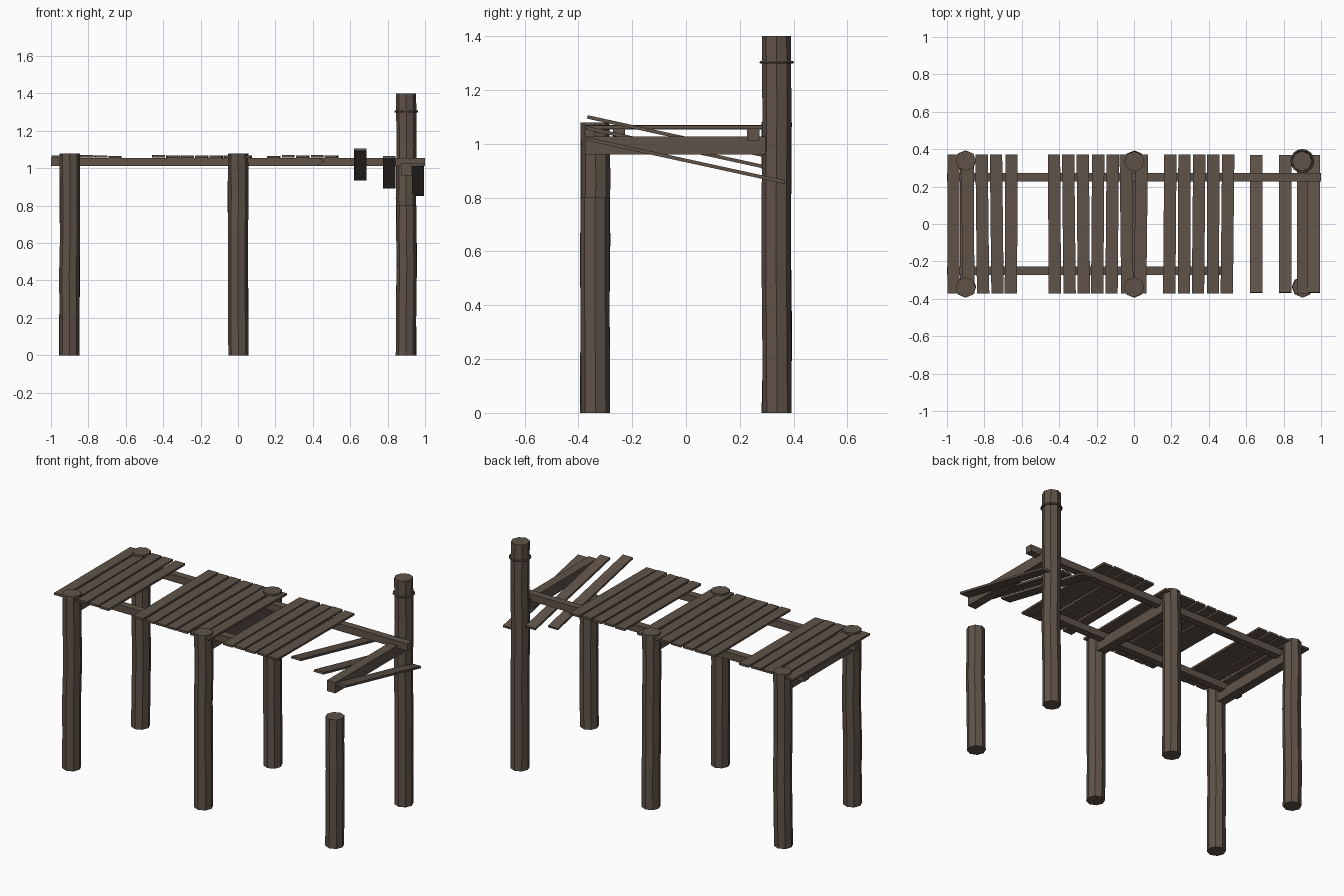
import bpy, bmesh, math, random
from mathutils import Matrix, Vector

random.seed(4)
if "Cube" in bpy.data.objects:
    bpy.data.objects.remove(bpy.data.objects["Cube"], do_unlink=True)


def material(name, rgb):
    m = bpy.data.materials.new(name)
    m.use_nodes = True
    m.diffuse_color = (*rgb, 1)
    m.node_tree.nodes["Principled BSDF"].inputs["Base Color"].default_value = (*rgb, 1)
    return m


WOOD = material("weathered wood", (0.115, 0.086, 0.066))


def finish(name, bm):
    bmesh.ops.recalc_face_normals(bm, faces=bm.faces)
    mesh = bpy.data.meshes.new(name)
    bm.to_mesh(mesh)
    bm.free()
    mesh.materials.append(WOOD)
    ob = bpy.data.objects.new(name, mesh)
    bpy.context.collection.objects.link(ob)
    return ob


def box(name, center, size, tilt=0, yaw=0):
    bm = bmesh.new()
    bmesh.ops.create_cube(bm, size=1)
    bmesh.ops.scale(bm, vec=size, verts=bm.verts)
    ob = finish(name, bm)
    ob.location = center
    ob.rotation_euler = (tilt, 0, yaw)
    return ob


def post(name, x, y, height, radius=0.054, sides=8, rings=5):
    # Octagonal log with a slightly uneven shaft
    bm = bmesh.new()
    loops = []
    for r in range(rings + 1):
        dx, dy = (random.uniform(-0.003, 0.003) for _ in "xy")
        loops.append([bm.verts.new((
            x + dx + radius * math.cos(math.tau * s / sides),
            y + dy + radius * math.sin(math.tau * s / sides),
            height * r / rings)) for s in range(sides)])
    for low, high in zip(loops, loops[1:]):
        for s in range(sides):
            t = (s + 1) % sides
            bm.faces.new((low[s], low[t], high[t], high[s]))
    bm.faces.new(loops[0][::-1])
    bm.faces.new(loops[-1])
    return finish(name, bm)


# Posts: four whole, one tall mooring post, one broken short
PY = 0.337
for label, x, front_h, back_h in (("right", -0.9, 1.08, 1.08),
                                  ("middle", 0, 1.08, 1.08),
                                  ("left", 0.9, 0.8, 1.4)):
    post(f"front_{label}_post", x, -PY, front_h)
    post(f"back_{label}_post", x, PY, back_h)
    box(f"{label}_cross_beam", (x, 0, 0.994), (0.058, 0.75, 0.066))

# Band around the tall post
bpy.ops.mesh.primitive_torus_add(major_segments=16, minor_segments=6,
                                 major_radius=0.058, minor_radius=0.006,
                                 location=(0.9, PY, 1.303))
band = bpy.context.object
band.name = "post_band"
band.data.materials.append(WOOD)

# Long rails under the deck; the front one is snapped to a point
box("back_rail", (0, 0.25, 1.034), (2, 0.045, 0.044))
bm = bmesh.new()
outline = [(-1, 1.012), (0.42, 1.012), (0.465, 1.036), (0.43, 1.056), (-1, 1.056)]
face = bm.faces.new([bm.verts.new((x, -0.272, z)) for x, z in outline])
ext = bmesh.ops.extrude_face_region(bm, geom=[face])
bmesh.ops.translate(bm, vec=(0, 0.045, 0),
                    verts=[v for v in ext["geom"] if isinstance(v, bmesh.types.BMVert)])
finish("front_broken_rail", bm)

# Deck boards, with gaps where some are missing and three fallen ones
STEP = 0.0771
MISSING = {5, 6, 14, 20, 22, 24}
FALLEN = {21: 1.02, 23: 0.978, 25: 0.938}
for i in range(26):
    if i in MISSING:
        continue
    x = -0.965 + i * STEP
    if i in FALLEN:
        box(f"fallen_board_{i}", (x, 0, FALLEN[i]), (0.066, 0.75, 0.013),
            tilt=-math.radians(12.3))
    else:
        box(f"deck_board_{i}", (x, 0, 1.062 + random.uniform(-0.002, 0.002)),
            (0.066, 0.742, 0.013), yaw=random.uniform(-0.012, 0.012))
